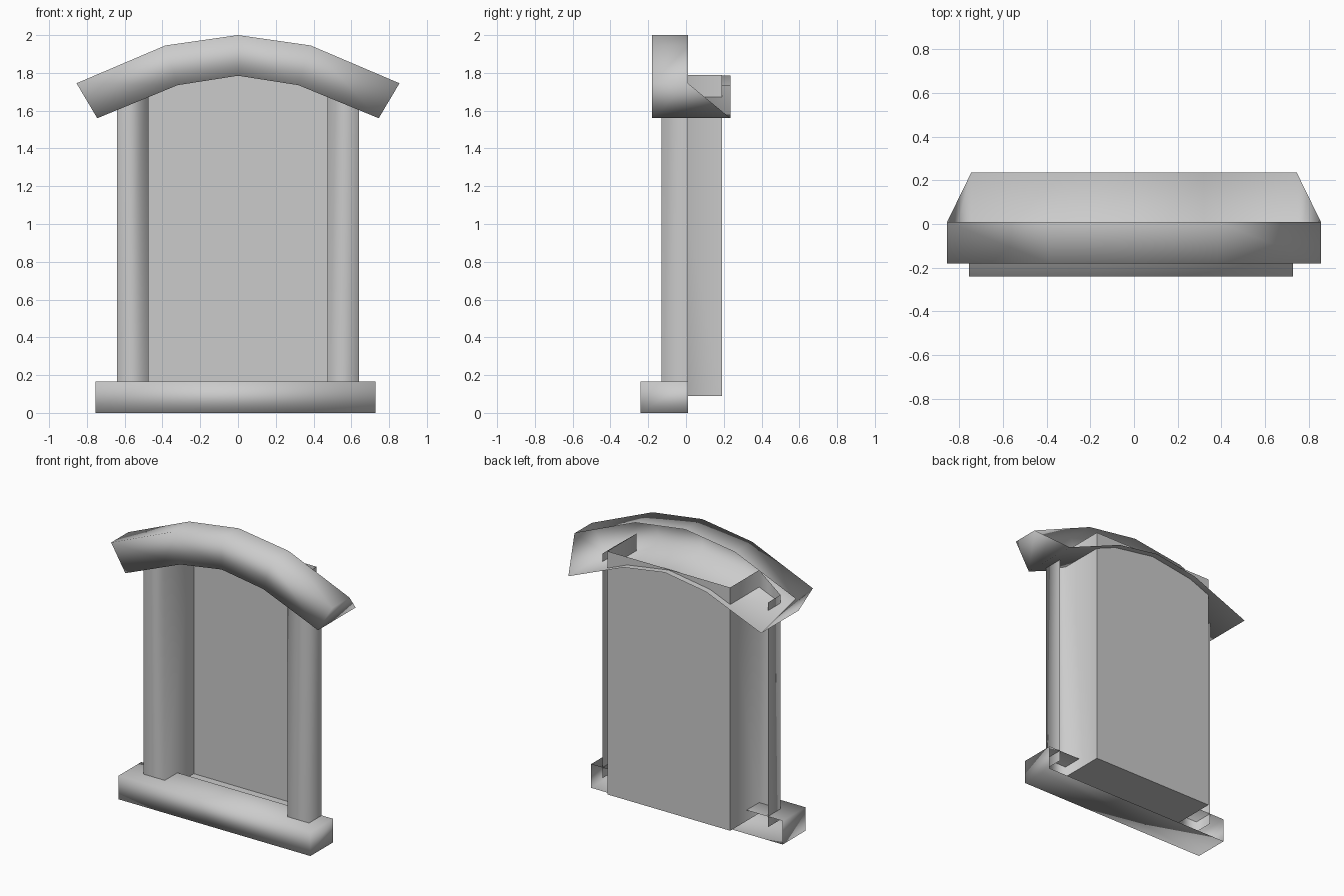
import bpy
import bmesh

if "Cube" in bpy.data.objects:
    bpy.data.objects.remove(bpy.data.objects["Cube"], do_unlink=True)

# One stone grey for every part
stone = bpy.data.materials.new("stone_grey")
stone.use_nodes = True
GREY = (0.6, 0.6, 0.6, 1.0)
stone.diffuse_color = GREY
stone.node_tree.nodes["Principled BSDF"].inputs["Base Color"].default_value = GREY


def loft(name, sections, caps=False, smooth=True):
    """Skin a strip of quads through matching open sections."""
    bm = bmesh.new()
    rows = [[bm.verts.new(p) for p in section] for section in sections]
    for a, b in zip(rows, rows[1:]):
        for i in range(len(a) - 1):
            bm.faces.new((a[i], a[i + 1], b[i + 1], b[i]))
    if caps:
        bm.faces.new(rows[0][::-1])
        bm.faces.new(rows[-1])
    for face in bm.faces:
        face.smooth = smooth
    mesh = bpy.data.meshes.new(name)
    bm.to_mesh(mesh)
    bm.free()
    mesh.materials.append(stone)
    obj = bpy.data.objects.new(name, mesh)
    bpy.context.collection.objects.link(obj)
    return obj


WALL_Y = 0.01      # plane where the frame meets the wall
PANE_Y = 0.19      # back of the recess
HALF = 0.475       # half width of the opening
OUTER = 0.64       # outer side of the columns
COLUMN_Y = -0.13   # column front
BOTTOM, TOP, SHOULDER = 0.09, 1.79, 1.66

# Window sill, open towards the wall
loft("sill", [[(x, WALL_Y, 0.165), (x, -0.24, 0.165), (x, -0.24, 0), (x, WALL_Y, 0)]
              for x in (-0.755, 0.728)], caps=True)

# Arched hood, open at the back, with a deeper underside
half_arch = [(0.855, 1.745, 0.745, 1.56), (0.385, 1.945, 0.32, 1.735)]
stations = [(-a, b, -c, d) for a, b, c, d in half_arch]
stations += [(0, 2.0, 0, 1.785)] + half_arch[::-1]
loft("arched_hood", [[(xo, WALL_Y, zo), (xo, -0.18, zo), (xi, -0.18, zi), (xi, 0.235, zi)]
                     for xo, zo, xi, zi in stations], caps=True)

# Columns: outer side, front, and inner side running back to the pane
profile = [(OUTER, WALL_Y, SHOULDER), (OUTER, COLUMN_Y, SHOULDER),
           (HALF, COLUMN_Y, TOP), (HALF, PANE_Y, TOP)]
for side, name in ((1, "left_column"), (-1, "right_column")):
    points = profile[::side]
    loft(name, [[(side * x, y, z) for x, y, z in points],
                [(side * x, y, BOTTOM) for x, y, z in points]])

# Flat pane and the floor of the recess
loft("pane", [[(HALF, PANE_Y, z), (-HALF, PANE_Y, z)] for z in (TOP, BOTTOM)], smooth=False)
loft("recess_floor", [[(HALF, y, BOTTOM), (-HALF, y, BOTTOM)] for y in (PANE_Y, COLUMN_Y)],
     smooth=False)
